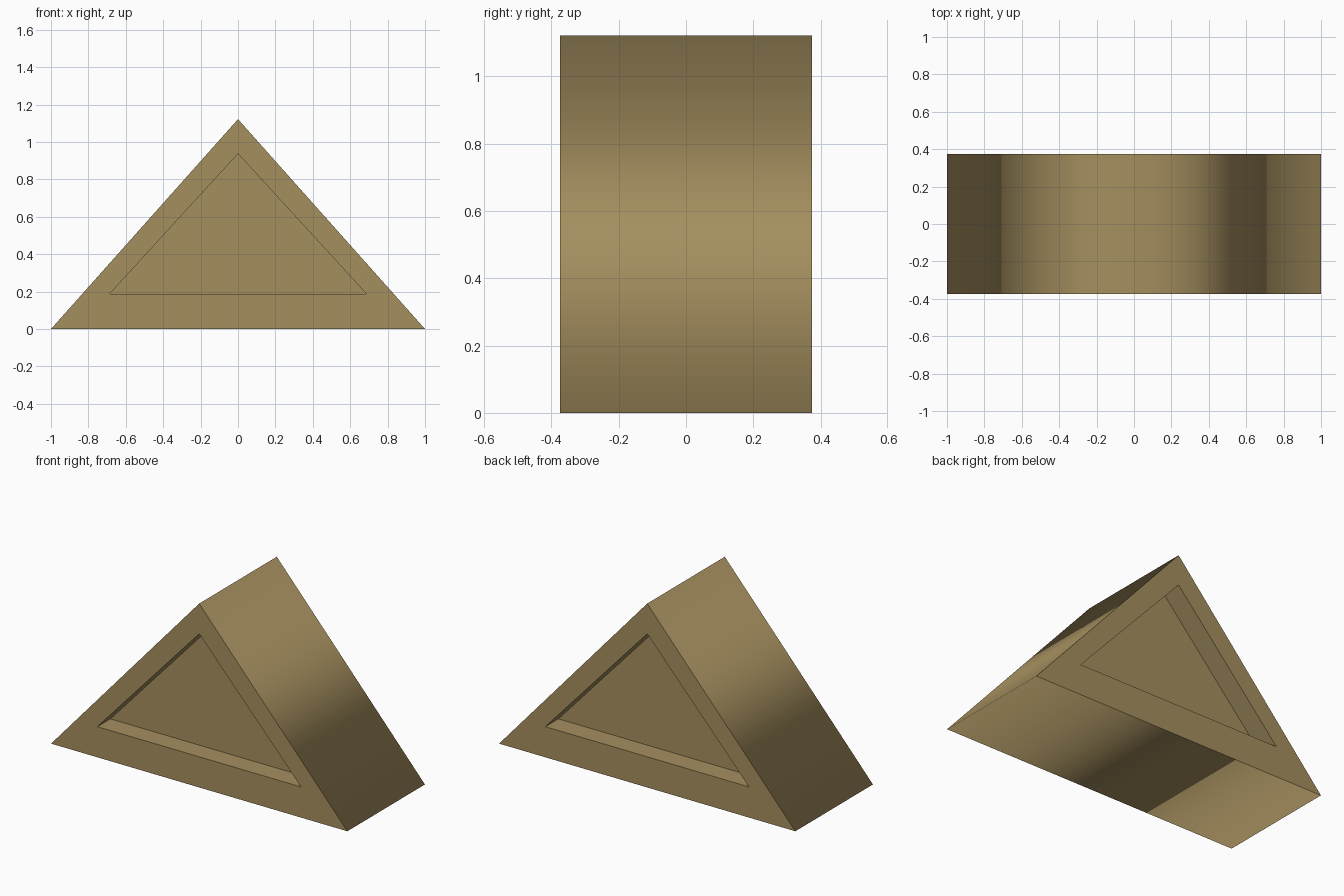
import bpy, bmesh

if "Cube" in bpy.data.objects:
    bpy.data.objects.remove(bpy.data.objects["Cube"])

HALF_DEPTH = 0.374
RECESS = 0.125
OUTER = [(-1.0, 0.0), (1.0, 0.0), (0.0, 1.122)]
INNER = [(-0.687, 0.187), (0.687, 0.187), (0.0, 0.937)]

mat = bpy.data.materials.new("tan brown")
mat.diffuse_color = (0.376, 0.275, 0.114, 1.0)
mat.use_nodes = True
mat.node_tree.nodes["Principled BSDF"].inputs["Base Color"].default_value = mat.diffuse_color

bm = bmesh.new()


def ring(points, y):
    return [bm.verts.new((x, y, z)) for x, z in points]


def bridge(a, b):
    return [bm.faces.new((a[i], a[(i + 1) % 3], b[(i + 1) % 3], b[i])) for i in range(3)]


# Front and back: flat rim, recess walls and recessed triangular panel
rims = []
for side in (-1, 1):
    rim = ring(OUTER, side * HALF_DEPTH)
    lip = ring(INNER, side * HALF_DEPTH)
    floor = ring(INNER, side * (HALF_DEPTH - RECESS))
    bridge(rim, lip)
    bridge(lip, floor)
    bm.faces.new(floor)
    rims.append(rim)

# Outer sides: shaded smoothly around the prism, sharp at the front and back rims
for face in bridge(*rims):
    face.smooth = True
bmesh.ops.recalc_face_normals(bm, faces=bm.faces[:])
for edge in bm.edges:
    edge.smooth = all(f.smooth for f in edge.link_faces)

mesh = bpy.data.meshes.new("triangular_block")
bm.to_mesh(mesh)
bm.free()
mesh.materials.append(mat)
block = bpy.data.objects.new("triangular_block", mesh)
bpy.context.collection.objects.link(block)
